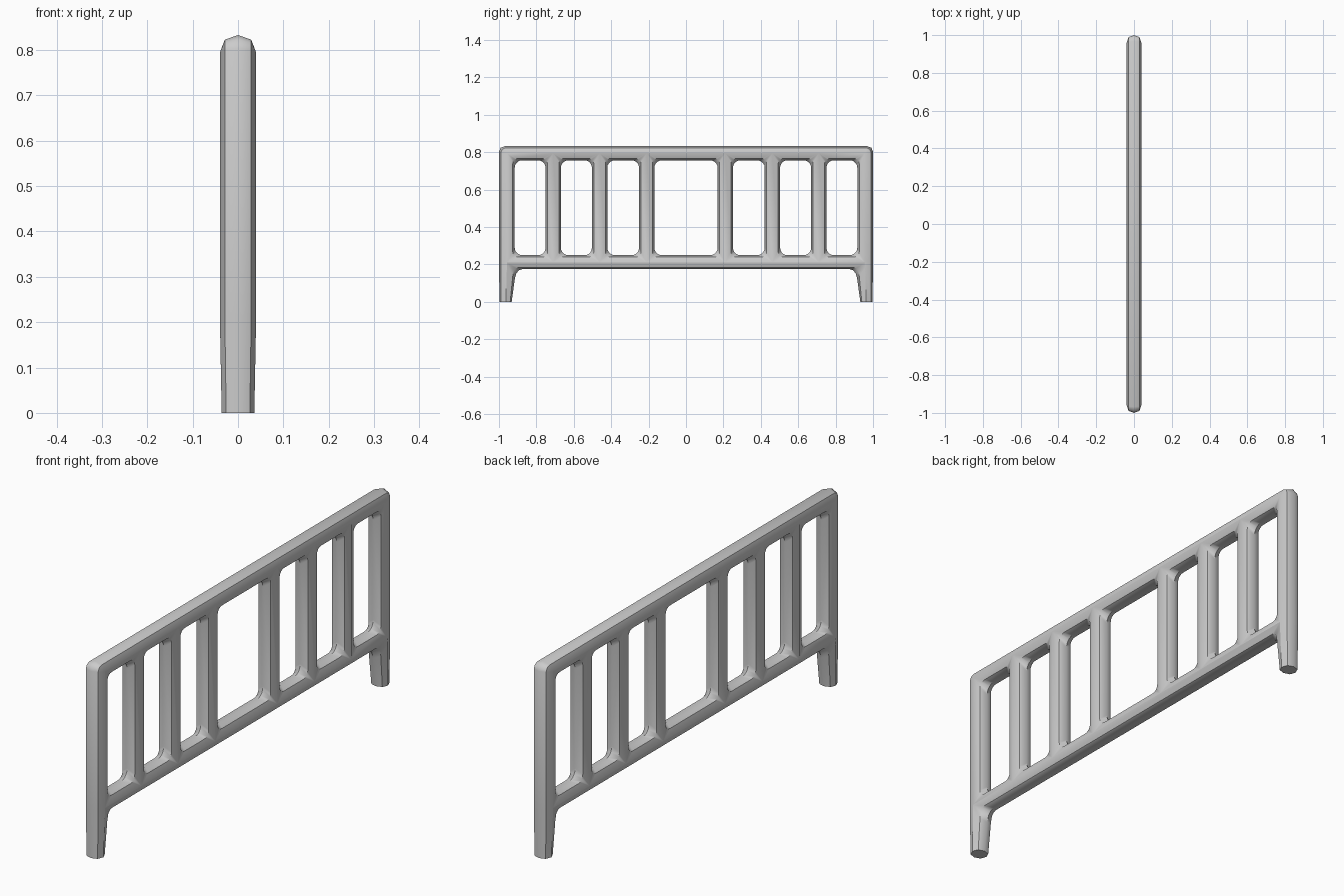
import bpy, bmesh, math

if "Cube" in bpy.data.objects:
    bpy.data.objects.remove(bpy.data.objects["Cube"])

# Half cross-section of every bar: (fraction from centreline to edge, x)
PROFILE = [(0, 0.04), (0.74, 0.029), (1, 0)]
BARS = [-0.957, -0.71, -0.462, -0.21, 0.21, 0.462, 0.71, 0.957]
Z_LOW, Z_TOP = 0.21, 0.795
bm = bmesh.new()


def loft(crest, rim):
    """Closed skin from a centreline loop to an edge loop, x > 0 side."""
    cols = []
    for (cy, cz), (ry, rz) in zip(crest, rim):
        k = 0.9 + 0.1 * min(1, cz / Z_LOW)          # feet get thinner
        cols.append([bm.verts.new((x * k, cy + (ry - cy) * s, cz + (rz - cz) * s))
                     for s, x in PROFILE])
    for i, a in enumerate(cols):
        b = cols[(i + 1) % len(cols)]
        for j in range(len(PROFILE) - 1):
            bm.faces.new((a[j], b[j], b[j + 1], a[j + 1]))


def opening(y0, y1):
    """Rounded opening between two neighbouring bar centrelines."""
    a, b, c, d, r = y0 + 0.041, y1 - 0.041, 0.25, 0.757, 0.04
    crest, rim = [], []
    corners = [(b - r, d - r, y1, Z_TOP), (a + r, d - r, y0, Z_TOP),
               (a + r, c + r, y0, Z_LOW), (b - r, c + r, y1, Z_LOW)]
    for q, (oy, oz, ky, kz) in enumerate(corners):
        for n in range(6):
            t = math.radians(90 * q + 18 * n)
            crest.append((ky, kz))
            rim.append((oy + r * math.cos(t), oz + r * math.sin(t)))
    loft(crest, rim)


# Openings between the bars
for y0, y1 in zip(BARS, BARS[1:]):
    opening(y0, y1)

# Outer contour with feet: pairs of centreline point and edge point
P = BARS[0]
half = [((P, Z_LOW), (-0.875, 0.175)), ((P, Z_LOW), (-0.893, 0.169)),
        ((P, Z_LOW), (-0.907, 0.153)), ((P - 0.001, 0.18), (-0.915, 0.125)),
        ((-0.963, 0), (-0.932, 0)), ((-0.963, 0), (-0.997, 0)),
        ((P, Z_LOW), (-1, Z_LOW)), ((P, Z_TOP), (-1, 0.803)),
        ((P, Z_TOP), (-0.991, 0.824)), ((P, Z_TOP), (-0.968, 0.833))]
path = half + [((-c[0], c[1]), (-r[0], r[1])) for c, r in reversed(half)]
loft([c for c, r in path], [r for c, r in path])

bmesh.ops.remove_doubles(bm, verts=bm.verts, dist=0.0004)
bm.normal_update()
for f in bm.faces:
    n = f.normal
    if n.x < -1e-4 or (abs(n.x) <= 1e-4 and n.z > 0.5):
        f.normal_flip()

# Fence panel, mirrored to the other face
me = bpy.data.meshes.new("fence_panel")
bm.to_mesh(me)
bm.free()
ob = bpy.data.objects.new("fence_panel", me)
bpy.context.collection.objects.link(ob)
bpy.context.view_layer.objects.active = ob
ob.select_set(True)
mod = ob.modifiers.new("mirror", 'MIRROR')
mod.use_axis = (True, False, False)
mod.merge_threshold = 0.0004
bpy.ops.object.modifier_apply(modifier=mod.name)
bpy.ops.object.shade_smooth_by_angle(angle=math.radians(46))
